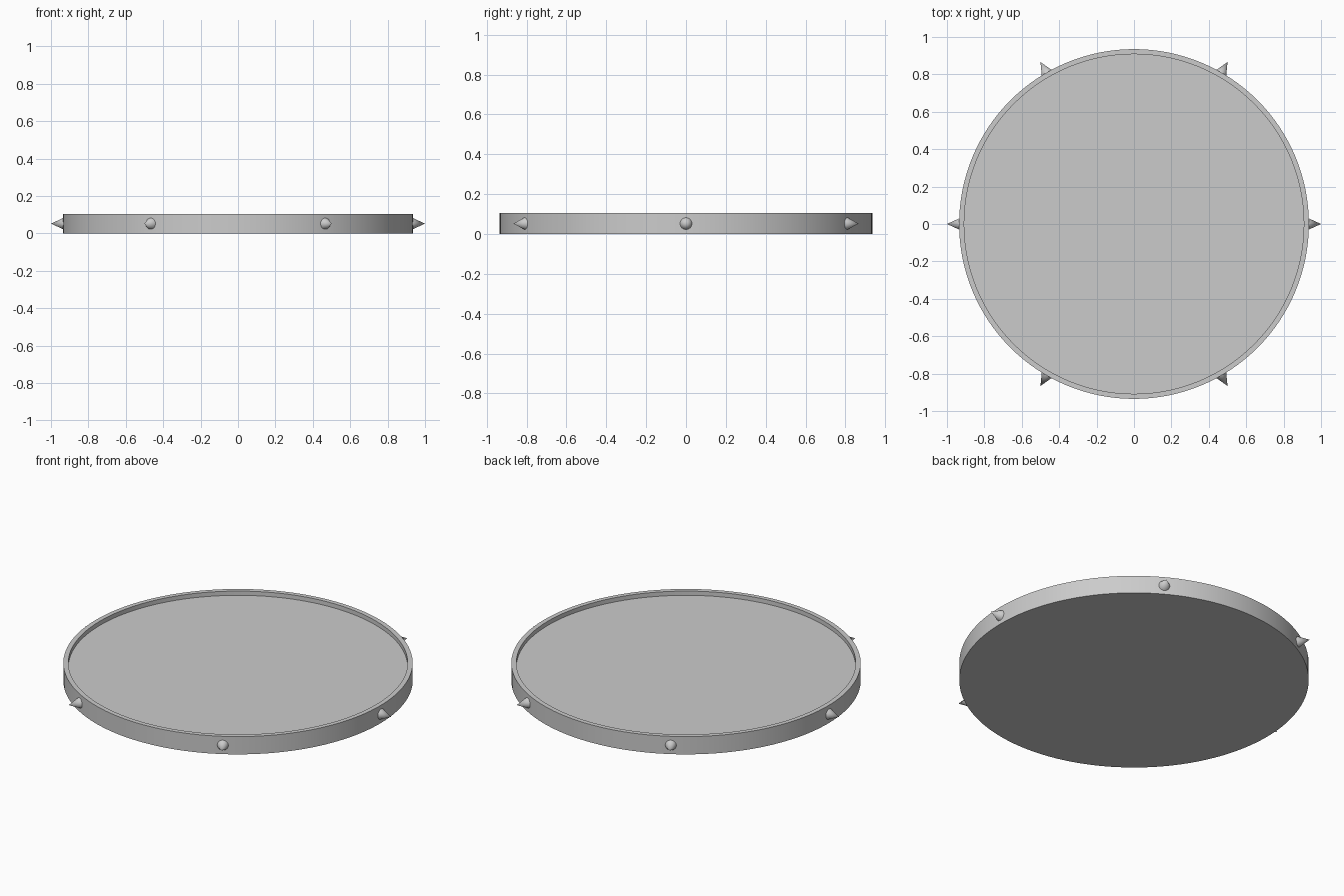
import bpy, bmesh, math
from mathutils import Matrix, Vector

if "Cube" in bpy.data.objects:
    bpy.data.objects.remove(bpy.data.objects["Cube"])

R, RIM, H, FLOOR = 0.935, 0.908, 0.105, 0.08


def finish(name, bm):
    bmesh.ops.recalc_face_normals(bm, faces=bm.faces)
    mesh = bpy.data.meshes.new(name)
    bm.to_mesh(mesh)
    bm.free()
    obj = bpy.data.objects.new(name, mesh)
    bpy.context.collection.objects.link(obj)
    bpy.context.view_layer.objects.active = obj
    obj.select_set(True)
    bpy.ops.object.shade_smooth_by_angle(angle=math.radians(35))
    obj.select_set(False)
    return obj


# round tray: disc with inset top sunk to leave a thin rim
bm = bmesh.new()
bmesh.ops.create_cone(bm, cap_ends=True, segments=128, radius1=R, radius2=R,
                      depth=H, matrix=Matrix.Translation((0, 0, H / 2)))
bm.normal_update()
top = max(bm.faces, key=lambda f: f.calc_center_median().z)
bmesh.ops.inset_region(bm, faces=[top], thickness=R - RIM)
floor = bmesh.ops.extrude_discrete_faces(bm, faces=[top])["faces"][0]
bmesh.ops.translate(bm, verts=floor.verts, vec=Vector((0, 0, FLOOR - H)))
finish("tray", bm)

# six cone studs pointing outwards around the edge
BASE, TIP = 0.93, 1.0
for i in range(6):
    bm = bmesh.new()
    place = (Matrix.Rotation(i * math.pi / 3, 4, 'Z')
             @ Matrix.Translation(((BASE + TIP) / 2, 0, H / 2))
             @ Matrix.Rotation(math.pi / 2, 4, 'Y'))
    bmesh.ops.create_cone(bm, cap_ends=True, segments=32, radius1=0.032,
                          radius2=0, depth=TIP - BASE, matrix=place)
    finish(f"edge_stud_{i + 1}", bm)
